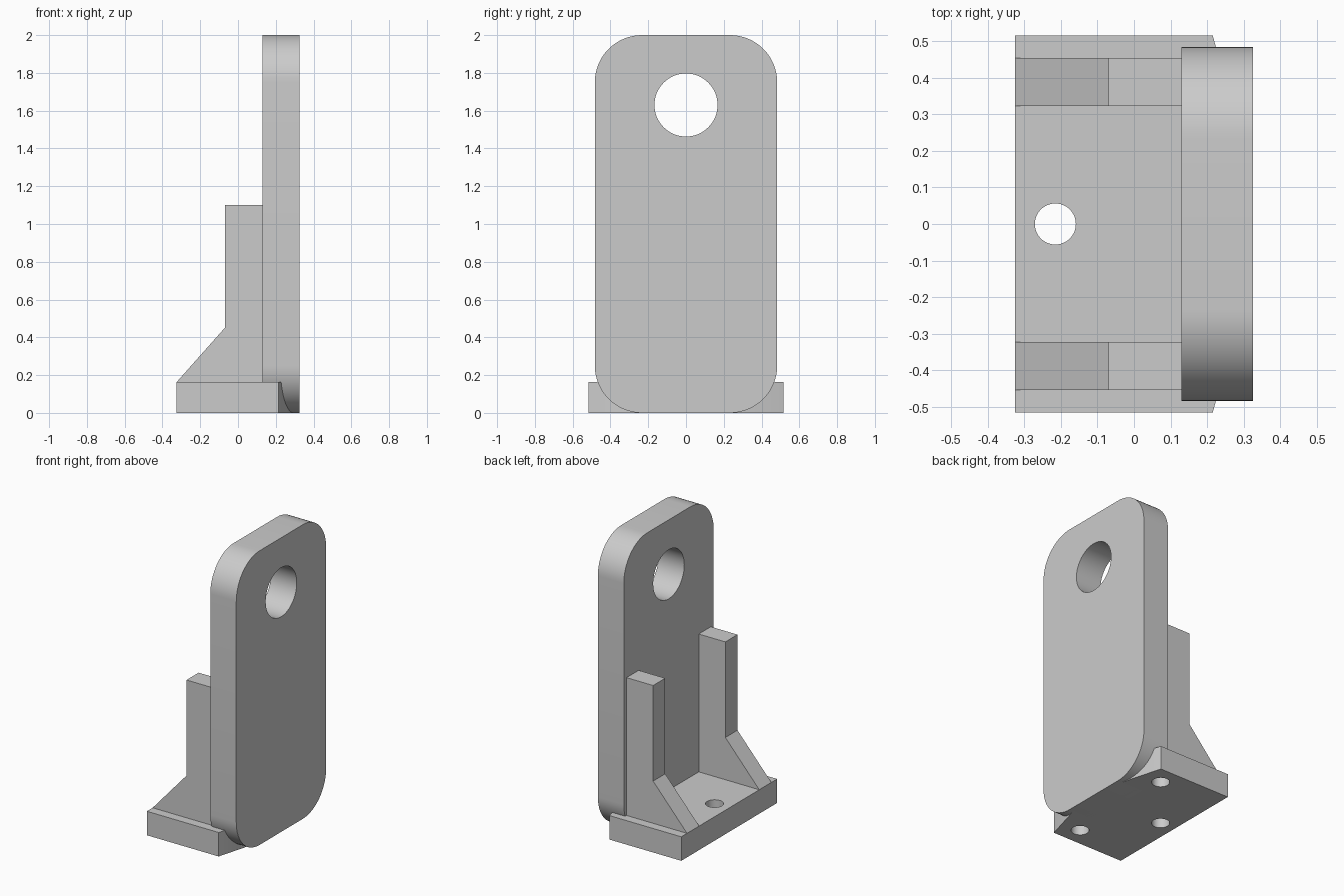
import bpy
import bmesh
from math import cos, sin, pi, radians
from mathutils import Vector

default = bpy.data.objects.get("Cube")
if default:
    bpy.data.objects.remove(default, do_unlink=True)

grey = bpy.data.materials.new("plain grey")
grey.use_nodes = True
grey.diffuse_color = (0.6, 0.6, 0.6, 1)
grey.node_tree.nodes["Principled BSDF"].inputs["Base Color"].default_value = (0.6, 0.6, 0.6, 1)


def extrude(name, points, offset):
    """Make a solid by sweeping a flat outline along an offset."""
    bm = bmesh.new()
    face = bm.faces.new([bm.verts.new(p) for p in points])
    swept = bmesh.ops.extrude_face_region(bm, geom=[face])["geom"]
    bmesh.ops.translate(bm, vec=Vector(offset),
                        verts=[g for g in swept if isinstance(g, bmesh.types.BMVert)])
    bmesh.ops.recalc_face_normals(bm, faces=bm.faces)
    mesh = bpy.data.meshes.new(name)
    bm.to_mesh(mesh)
    bm.free()
    mesh.materials.append(grey)
    obj = bpy.data.objects.new(name, mesh)
    bpy.context.collection.objects.link(obj)
    return obj


def arc(u, v, radius, start, sweep, steps):
    return [(u + radius * cos(start + sweep * i / steps),
             v + radius * sin(start + sweep * i / steps)) for i in range(steps + 1)]


def circle(u, v, radius):
    return arc(u, v, radius, 0, 2 * pi, 48)[:-1]


def cut(obj, cutter):
    mod = obj.modifiers.new("hole", 'BOOLEAN')
    mod.operation = 'DIFFERENCE'
    mod.solver = 'EXACT'
    mod.object = cutter
    bpy.context.view_layer.objects.active = obj
    bpy.ops.object.modifier_apply(modifier=mod.name)


# Upright plate with rounded corners
outline = []
corners = [(1, 1), (-1, 1), (-1, -1), (1, -1)]
for i, (sy, sz) in enumerate(corners):
    outline += arc(sy * 0.233, 1 + sz * 0.75, 0.25, i * pi / 2, pi / 2, 16)
plate = extrude("upright_plate", [(0.13, y, z) for y, z in outline], (0.195, 0, 0))

# Base with tapered ends next to the plate
half = [(-0.325, 0.515), (0.215, 0.515), (0.294, 0.233)]
base_outline = half + [(x, -y) for x, y in reversed(half)]
base = extrude("base", [(x, y, 0) for x, y in base_outline], (0, 0, 0.163))

# Pair of stepped support ribs
profile = [(-0.325, 0.163), (-0.07, 0.45), (-0.07, 1.1), (0.135, 1.1), (0.135, 0.163)]
ribs = [extrude(name, [(x, y, z) for x, z in profile], (0, 0.13, 0))
        for name, y in (("back_rib", 0.323), ("front_rib", -0.453))]

# Large eye in the plate
eye = extrude("eye_cutter", [(0, y, z) for y, z in circle(0, 1.63, 0.167)], (0.5, 0, 0))
cut(plate, eye)
cutters = [eye]

# Fixing holes: one through the base, two closed off by the ribs
for x, y in ((-0.215, 0), (0.11, 0.388), (0.11, -0.388)):
    top = 0.3 if y == 0 else 0.164
    hole = extrude("hole_cutter", [(u, v, -0.1) for u, v in circle(x, y, 0.056)],
                   (0, 0, top + 0.1))
    cut(base, hole)
    if y:
        cut(plate, hole)
    cutters.append(hole)

for cutter in cutters:
    bpy.data.objects.remove(cutter, do_unlink=True)

# Smooth round surfaces, keep edges sharp
bpy.ops.object.select_all(action='DESELECT')
for obj in [plate, base] + ribs:
    obj.select_set(True)
bpy.context.view_layer.objects.active = plate
bpy.ops.object.shade_smooth_by_angle(angle=radians(30))
